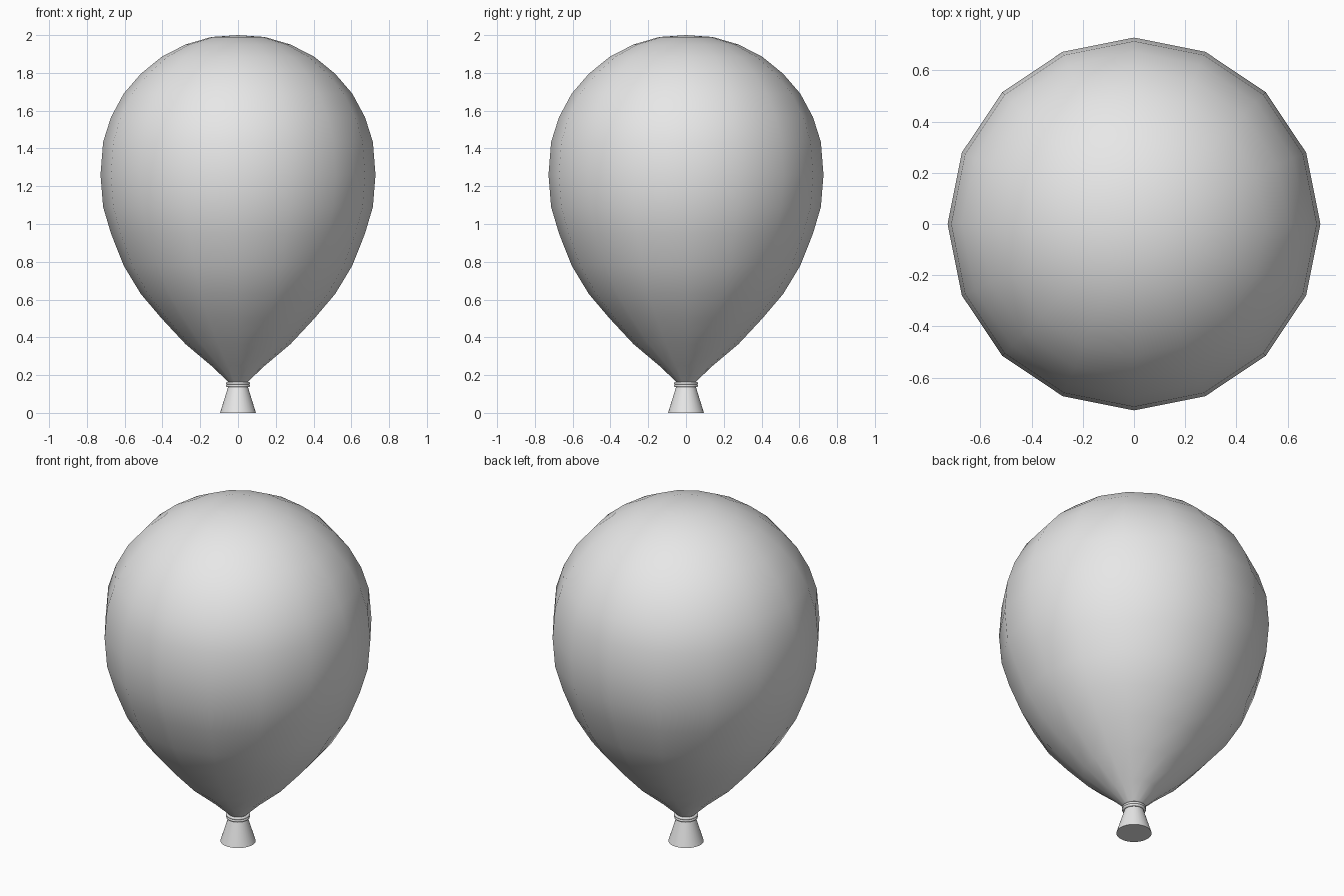
import bpy, bmesh, math

if "Cube" in bpy.data.objects:
    bpy.data.objects.remove(bpy.data.objects["Cube"])

grey = bpy.data.materials.new("light grey")
grey.diffuse_color = (0.8, 0.8, 0.8, 1)
grey.use_nodes = True
grey.node_tree.nodes["Principled BSDF"].inputs["Base Color"].default_value = grey.diffuse_color


def lathe(name, profile, sides, sharp_angle):
    """Spin (radius, z) points around z; zero radius makes a pole."""
    bm = bmesh.new()
    rings = []
    for r, z in profile:
        if r == 0:
            rings.append([bm.verts.new((0, 0, z))])
        else:
            rings.append([bm.verts.new((r * math.cos(2 * math.pi * i / sides),
                                        r * math.sin(2 * math.pi * i / sides), z))
                          for i in range(sides)])
    for a, b in zip(rings, rings[1:]):
        for i in range(sides):
            j = (i + 1) % sides
            if len(a) == 1:
                bm.faces.new((a[0], b[j], b[i]))
            elif len(b) == 1:
                bm.faces.new((a[i], a[j], b[0]))
            else:
                bm.faces.new((a[i], a[j], b[j], b[i]))
    # flat caps on open ends
    if len(rings[0]) > 1:
        bm.faces.new(rings[0][::-1])
    if len(rings[-1]) > 1:
        bm.faces.new(rings[-1])
    bmesh.ops.recalc_face_normals(bm, faces=bm.faces)
    mesh = bpy.data.meshes.new(name)
    bm.to_mesh(mesh)
    bm.free()
    mesh.materials.append(grey)
    ob = bpy.data.objects.new(name, mesh)
    bpy.context.collection.objects.link(ob)
    bpy.ops.object.select_all(action='DESELECT')
    ob.select_set(True)
    bpy.context.view_layer.objects.active = ob
    bpy.ops.object.shade_smooth_by_angle(angle=math.radians(sharp_angle))
    return ob


# Balloon skin: sphere radii with heights stretched downwards
heights = [0.12, 0.25, 0.365, 0.50, 0.63, 0.78, 0.95, 1.09, 1.26,
           1.435, 1.565, 1.69, 1.795, 1.885, 1.95, 1.99, 2.0]
skin = [(0 if k in (0, 16) else 0.728 * math.sin(math.pi * k / 16), z)
        for k, z in enumerate(heights)]
# narrow throat just above the knot
skin.insert(1, (0.052, 0.165))
lathe("balloon_skin", skin, 16, 60)

# Flared nozzle with a closed bottom
lathe("nozzle", [(0.095, 0), (0.05, 0.145)], 32, 30)

# Knot: two thin stacked rings
for i, z in enumerate((0.144, 0.157)):
    bpy.ops.mesh.primitive_torus_add(major_radius=0.056, minor_radius=0.008,
                                     major_segments=32, minor_segments=10,
                                     location=(0, 0, z))
    ring = bpy.context.object
    ring.name = f"knot_ring_{i + 1}"
    ring.data.materials.append(grey)
    bpy.ops.object.shade_smooth_by_angle(angle=math.radians(60))
